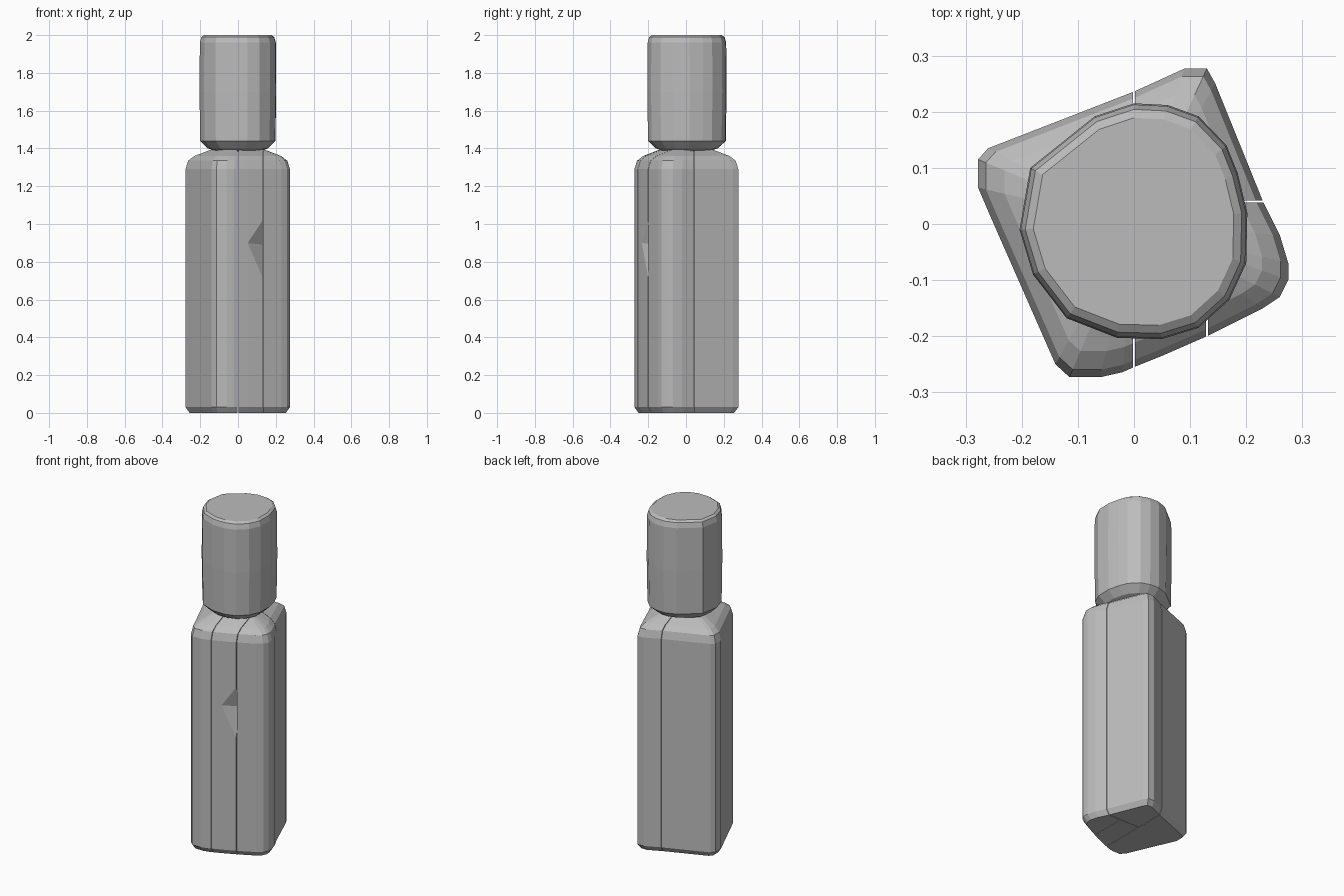
import bpy
import bmesh
from mathutils import Vector

cube = bpy.data.objects.get("Cube")
if cube:
    bpy.data.objects.remove(cube, do_unlink=True)

# One plain grey for the whole bottle
grey = bpy.data.materials.new("plain grey")
grey.use_nodes = True
colour = (0.5, 0.5, 0.5, 1.0)
grey.diffuse_color = colour
grey.node_tree.nodes["Principled BSDF"].inputs["Base Color"].default_value = colour


def loft(outline, rings):
    """Stack scaled copies of an outline, given as (height, scale) rings."""
    bm = bmesh.new()
    loops = [[bm.verts.new((x * s, y * s, z)) for x, y in outline] for z, s in rings]
    n = len(outline)
    for low, high in zip(loops, loops[1:]):
        for i in range(n):
            j = (i + 1) % n
            bm.faces.new((low[i], low[j], high[j], high[i]))
    bm.faces.new(loops[0][::-1])
    bm.faces.new(loops[-1])
    bmesh.ops.recalc_face_normals(bm, faces=bm.faces)
    return bm


def keep_side(bm, axis, position, sign):
    """Trim everything beyond an axis-aligned plane and cap the cut."""
    normal = Vector((0, 0, 0))
    normal[axis] = sign
    point = Vector((0, 0, 0))
    point[axis] = position + sign * SEAM
    cut = bmesh.ops.bisect_plane(bm, geom=bm.verts[:] + bm.edges[:] + bm.faces[:],
                                 plane_co=point, plane_no=normal, clear_inner=True)
    edges = [e for e in cut["geom_cut"] if isinstance(e, bmesh.types.BMEdge)]
    bmesh.ops.holes_fill(bm, edges=edges)
    bmesh.ops.recalc_face_normals(bm, faces=bm.faces)


def finish(bm, name):
    mesh = bpy.data.meshes.new(name)
    bm.to_mesh(mesh)
    bm.free()
    mesh.materials.append(grey)
    obj = bpy.data.objects.new(name, mesh)
    bpy.context.collection.objects.link(obj)
    return obj


SEAM = 0.0015
X, Y = 0, 1

# Body: turned, rounded square with a bevelled foot and sloping shoulder
body_outline = [
    (-.278, .065), (-.25, 0), (-.14, -.25), (-.115, -.273), (-.06, -.273),
    (-.02, -.264), (0, -.255), (.05, -.235), (.13, -.2), (.23, -.15),
    (.26, -.13), (.275, -.1), (.275, -.07), (.26, -.02), (.23, .04),
    (.145, .25), (.13, .277), (.09, .277), (0, .236), (-.26, .135), (-.278, .115),
]
body_rings = [(0, .92), (.03, 1), (1.29, 1), (1.335, .95), (1.36, .83), (1.395, .5)]

# The body is split by fine seams into four blocks
blocks = {
    "body_right_block": [(X, 0, -1)],
    "body_back_block": [(X, 0, 1), (Y, .04, 1)],
    "body_front_block": [(X, 0, 1), (Y, .04, -1), (X, .13, -1)],
    "body_left_block": [(X, .13, 1), (Y, .04, -1)],
}
parts = {}
for name, cuts in blocks.items():
    bm = loft(body_outline, body_rings)
    for axis, position, sign in cuts:
        keep_side(bm, axis, position, sign)
    parts[name] = finish(bm, name)

# Pointed notch in the front block
bm = bmesh.new()
for co in [(.05, -.236, .9), (.05, -.3, .9), (.14, -.3, 1.035), (.14, -.3, .69),
           (.14, -.196, 1.035), (.14, -.196, .69), (.14, -.15, .89)]:
    bm.verts.new(co)
bmesh.ops.convex_hull(bm, input=bm.verts)
cutter = finish(bm, "notch_cutter")
cutter.hide_render = True
front = parts["body_front_block"]
notch = front.modifiers.new("notch", "BOOLEAN")
notch.operation = "DIFFERENCE"
notch.solver = "EXACT"
notch.object = cutter
bpy.context.view_layer.objects.active = front
bpy.ops.object.modifier_apply(modifier=notch.name)
bpy.data.objects.remove(cutter, do_unlink=True)

# Cap: faceted drum with bevelled ends
cap_outline = [
    (-.204, -.01), (-.18, -.09), (-.12, -.168), (-.03, -.203), (.05, -.205),
    (.115, -.185), (.17, -.135), (.2, -.07), (.202, .02), (.185, .09),
    (.165, .14), (.115, .192), (.06, .212), (0, .215), (-.07, .192), (-.185, .1),
]
cap_rings = [(1.385, .55), (1.4, .78), (1.44, .98), (1.7, 1), (1.96, .99), (1.99, .95), (2, .88)]
finish(loft(cap_outline, cap_rings), "cap")
